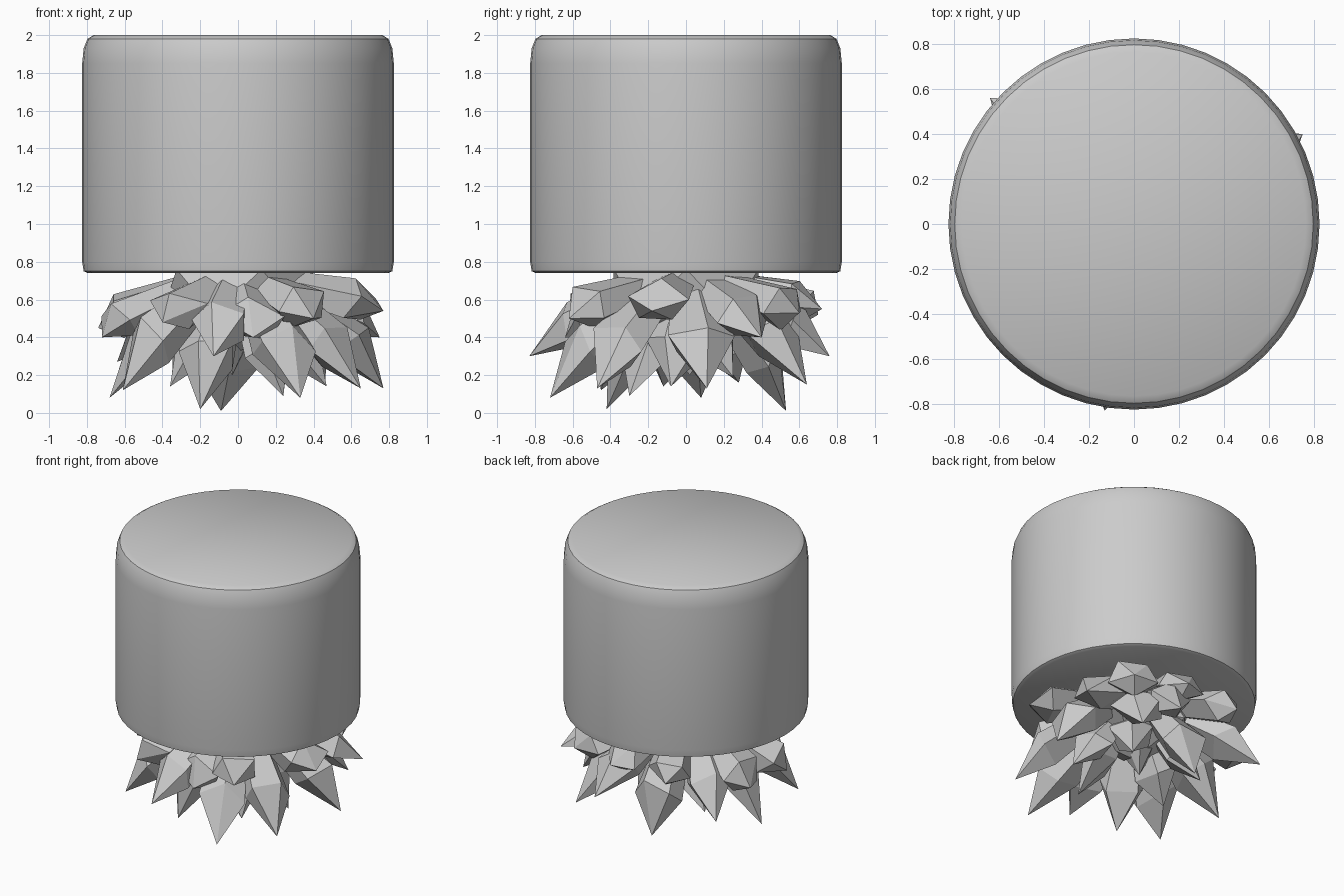
import bpy, bmesh, math, random
from mathutils import Vector, Matrix

if "Cube" in bpy.data.objects:
    bpy.data.objects.remove(bpy.data.objects["Cube"])

random.seed(4)


def make_object(name, bm):
    bmesh.ops.recalc_face_normals(bm, faces=bm.faces)
    mesh = bpy.data.meshes.new(name)
    bm.to_mesh(mesh)
    bm.free()
    ob = bpy.data.objects.new(name, mesh)
    bpy.context.collection.objects.link(ob)
    return ob


# Drum body: a turned profile with softened rims
def drum(profile, sides=48):
    bm = bmesh.new()
    rings = [[bm.verts.new((r * math.cos(2 * math.pi * i / sides),
                            r * math.sin(2 * math.pi * i / sides), z))
              for i in range(sides)] for r, z in profile]
    for a, b in zip(rings, rings[1:]):
        for i in range(sides):
            j = (i + 1) % sides
            bm.faces.new((a[i], a[j], b[j], b[i]))
    bm.faces.new(rings[0])
    bm.faces.new(rings[-1])
    return make_object("drum_body", bm)


body = drum([(.795, .74), (.817, .75), (.825, .80), (.825, 1.85),
             (.817, 1.93), (.797, 1.98), (.765, 2.0)])
bpy.context.view_layer.objects.active = body
body.select_set(True)
bpy.ops.object.shade_smooth_by_angle(angle=math.radians(35))
body.select_set(False)


# Faceted leaf-shaped shard: narrow root, wide irregular middle, sharp tip
def shard(name, tip, width, root_z=.68, bulge=.06, belly=.55, sides=5):
    tip = Vector(tip)
    flat = Vector((tip.x, tip.y, 0))
    root = flat * .25 + Vector((0, 0, root_z))
    out = flat.normalized() if flat.length > .01 else Vector((1, 0, 0))
    axis = (tip - root).normalized()
    across = axis.cross(out if flat.length > .01 else Vector((0, 1, 0))).normalized()
    up = across.cross(axis)
    centre = root.lerp(tip, belly) + out * bulge
    start = random.uniform(0, 6.28)
    bm = bmesh.new()
    root_ring, mid_ring = [], []
    for i in range(sides):
        a = start + 2 * math.pi * i / sides
        spoke = across * math.cos(a) + up * math.sin(a) * .7
        root_ring.append(bm.verts.new(root + spoke * width * .6))
        v = centre + spoke * width * random.uniform(.85, 1.15)
        v += axis * random.uniform(-.06, .06)
        v.z = min(v.z, .745)
        mid_ring.append(bm.verts.new(v))
    point = bm.verts.new(tip)
    for i in range(sides):
        j = (i + 1) % sides
        bm.faces.new((root_ring[i], root_ring[j], mid_ring[j], mid_ring[i]))
        bm.faces.new((mid_ring[i], mid_ring[j], point))
    bm.faces.new(root_ring)
    return make_object(name, bm)


# Outer burst of long shards
long_tips = [(-.20, -.42, .02), (.33, -.72, .08), (.65, -.47, .13),
             (.77, .11, .13), (.75, .40, .40), (.46, .64, .15),
             (.22, .76, .30), (-.09, .53, .01), (-.64, .56, .27),
             (-.68, .08, .08), (-.61, -.45, .12), (-.13, -.83, .30)]
for n, t in enumerate(long_tips):
    shard(f"long_shard_{n}", t, .18)

# Inner shards pointing mostly downwards
inner_tips = [(-.36, -.12, .14), (.24, -.30, .09), (.47, -.08, .14),
              (.22, .25, .19), (-.35, .28, .16), (-.03, .02, .20)]
for n, t in enumerate(inner_tips):
    shard(f"inner_shard_{n}", t, .16, root_z=.6, bulge=0, belly=.5)

# Upper ring of stubby chunks tucked under the drum
chunk_tips = [(.77, -.18, .54), (.40, -.62, .50), (.08, -.64, .40),
              (-.40, -.62, .48), (-.72, -.16, .40), (-.74, .30, .45),
              (-.32, .70, .52), (.12, .72, .55), (.50, .60, .53)]
for n, t in enumerate(chunk_tips):
    shard(f"upper_chunk_{n}", t, .17, root_z=.69, bulge=.04, belly=.72)

# Faceted core that the shards grow from
bm = bmesh.new()
bmesh.ops.create_icosphere(bm, subdivisions=1, radius=1,
                           matrix=Matrix.Translation((0, 0, .68))
                           @ Matrix.Diagonal((.45, .45, .36, 1)))
for v in bm.verts:
    v.co.z = min(v.co.z, .76)
make_object("shard_core", bm)
